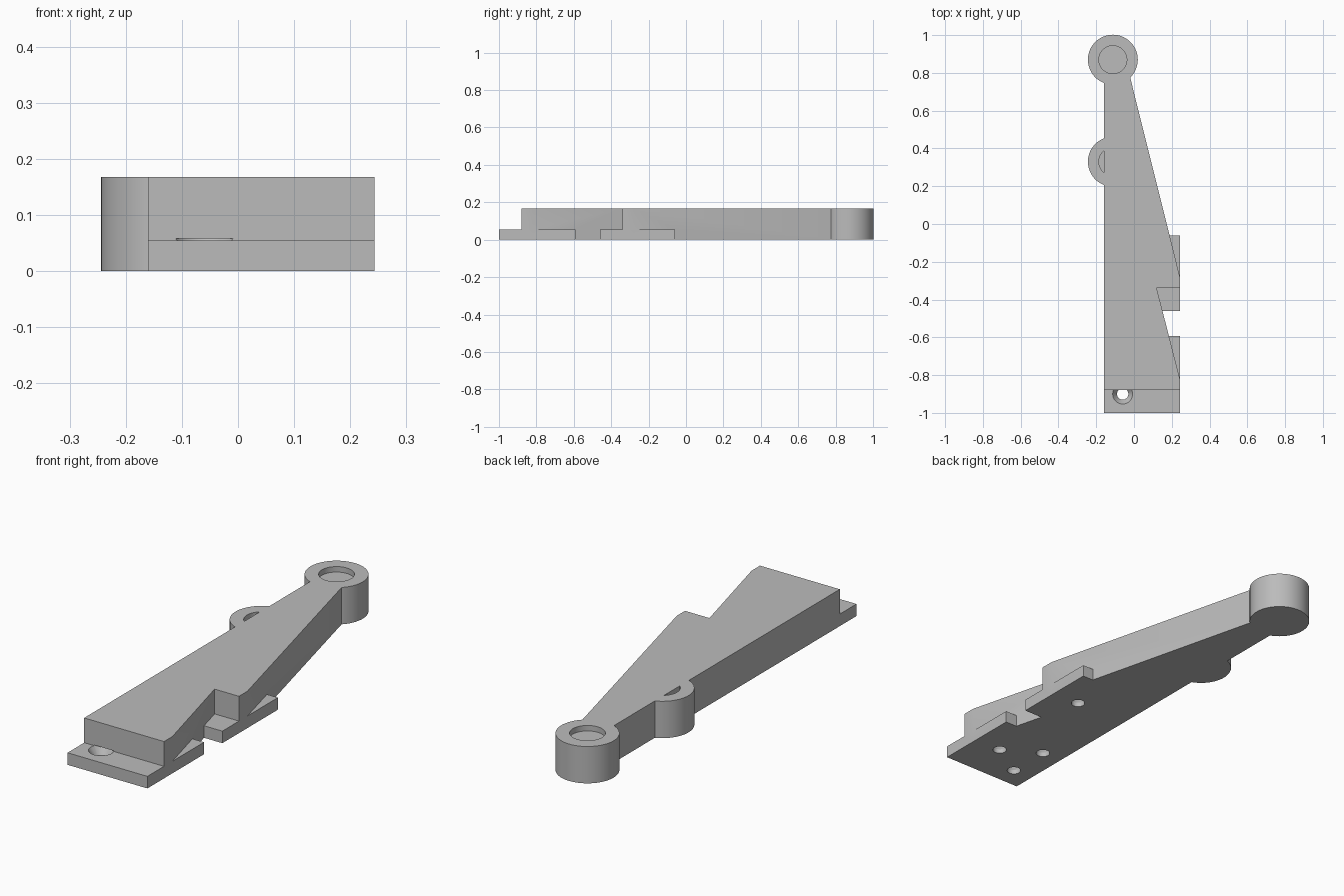
import bpy
import bmesh
import math
from mathutils import Matrix

old = bpy.data.objects.get("Cube")
if old:
    bpy.data.objects.remove(old, do_unlink=True)

HEIGHT, PLATE = 0.168, 0.055
LEFT, RIGHT = -0.16, 0.243

grey = bpy.data.materials.new("plain_grey")
grey.use_nodes = True
colour = (0.5, 0.5, 0.5, 1)
grey.diffuse_color = colour
grey.node_tree.nodes["Principled BSDF"].inputs["Base Color"].default_value = colour


def add_object(name, bm):
    bmesh.ops.recalc_face_normals(bm, faces=bm.faces)
    mesh = bpy.data.meshes.new(name)
    bm.to_mesh(mesh)
    bm.free()
    mesh.materials.append(grey)
    obj = bpy.data.objects.new(name, mesh)
    bpy.context.collection.objects.link(obj)
    return obj


def prism(name, outline, z0, z1):
    bm = bmesh.new()
    face = bm.faces.new([bm.verts.new((x, y, z0)) for x, y in outline])
    ext = bmesh.ops.extrude_face_region(bm, geom=[face])
    top = [v for v in ext["geom"] if isinstance(v, bmesh.types.BMVert)]
    bmesh.ops.translate(bm, verts=top, vec=(0, 0, z1 - z0))
    return add_object(name, bm)


def block(name, x0, x1, y0, y1, z1):
    return prism(name, [(x0, y0), (x1, y0), (x1, y1), (x0, y1)], 0, z1)


def cone(name, x, y, z0, z1, r0, r1, sides=64):
    bm = bmesh.new()
    bmesh.ops.create_cone(bm, cap_ends=True, segments=sides, radius1=r0, radius2=r1,
                          depth=z1 - z0, matrix=Matrix.Translation((x, y, (z0 + z1) / 2)))
    return add_object(name, bm)


def combine(target, tool, operation):
    mod = target.modifiers.new("combine", "BOOLEAN")
    mod.operation, mod.solver, mod.object = operation, "EXACT", tool
    bpy.context.view_layer.objects.active = target
    bpy.ops.object.modifier_apply(modifier=mod.name)
    bpy.data.objects.remove(tool, do_unlink=True)


# Tapered arm with a sawtooth edge
arm = prism("bracket_arm", [
    (LEFT, -0.88), (RIGHT, -0.88), (RIGHT, -0.82), (0.12, -0.34), (RIGHT, -0.34),
    (RIGHT, -0.28), (-0.02, 0.775), (LEFT, 0.775)], 0, HEIGHT)

# Round bosses with shallow pockets in the top
for y in (0.87, 0.33):
    boss = cone("boss", -0.112, y, 0, HEIGHT, 0.132, 0.132, 96)
    combine(boss, cone("pocket", -0.112, y, HEIGHT - 0.025, HEIGHT + 0.05, 0.074, 0.074),
            "DIFFERENCE")
    combine(arm, boss, "UNION")

# Thin base plates under the arm
combine(arm, block("front_plate", LEFT, RIGHT, -1, -0.592, PLATE), "UNION")
combine(arm, block("side_plate", 0.05, RIGHT, -0.46, -0.06, PLATE), "UNION")

# Countersunk screw holes from below
for x, y in ((-0.06, -0.9), (0.106, -0.8), (-0.06, -0.7), (0.106, -0.26)):
    combine(arm, cone("screw_shaft", x, y, -0.05, 0.04, 0.03, 0.03, 32), "DIFFERENCE")
    combine(arm, cone("screw_head", x, y, 0.02, 0.058, 0.03, 0.055, 32), "DIFFERENCE")

# Smooth round walls, keep edges sharp
bpy.ops.object.select_all(action="DESELECT")
arm.select_set(True)
bpy.context.view_layer.objects.active = arm
bpy.ops.object.shade_smooth_by_angle(angle=math.radians(30))
